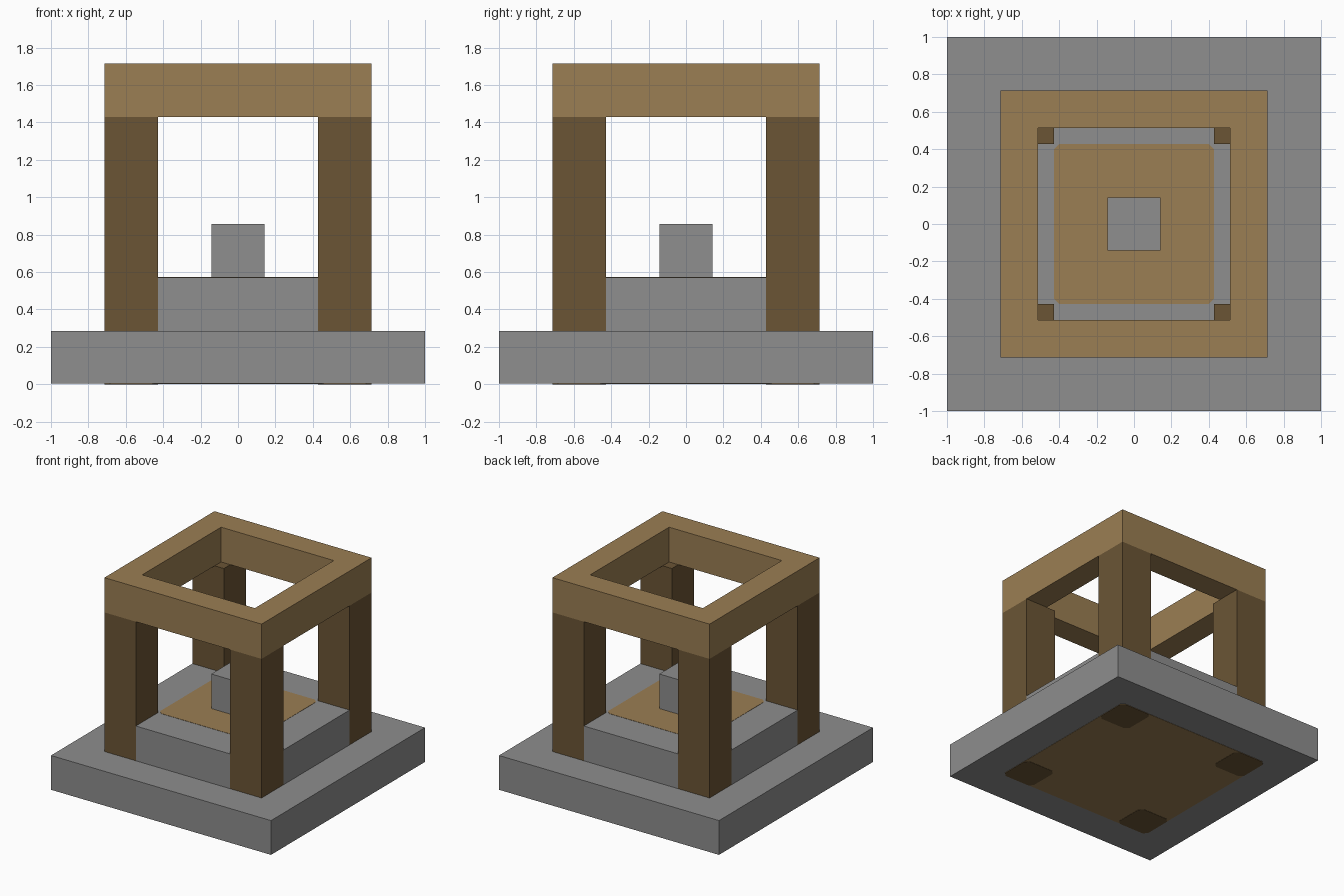
import bpy
import bmesh
from math import pi
from mathutils import Matrix, Vector

if "Cube" in bpy.data.objects:
    bpy.data.objects.remove(bpy.data.objects["Cube"], do_unlink=True)

U = 1 / 7       # modular unit: the base is 14 units wide
SKIN = 0.002    # thickness of the painted plates


def material(name, rgb):
    linear = [((c / 255 + 0.055) / 1.055) ** 2.4 for c in rgb] + [1]
    mat = bpy.data.materials.new(name)
    mat.use_nodes = True
    mat.diffuse_color = linear
    bsdf = mat.node_tree.nodes["Principled BSDF"]
    bsdf.inputs["Base Color"].default_value = linear
    bsdf.inputs["Roughness"].default_value = 0.9
    return mat


stone = material("stone grey", (142, 142, 142))
plank = material("light wood", (155, 126, 83))
log = material("dark wood", (107, 85, 53))


def finish(name, bm, mat):
    bmesh.ops.recalc_face_normals(bm, faces=bm.faces)
    mesh = bpy.data.meshes.new(name)
    bm.to_mesh(mesh)
    bm.free()
    mesh.materials.append(mat)
    obj = bpy.data.objects.new(name, mesh)
    bpy.context.collection.objects.link(obj)
    return obj


def prism(name, outline, z0, z1, mat):
    """Extrude a flat outline from z0 to z1."""
    bm = bmesh.new()
    face = bm.faces.new([bm.verts.new((x, y, z0)) for x, y in outline])
    top = bmesh.ops.extrude_face_region(bm, geom=[face], use_keep_orig=True)["geom"]
    verts = [g for g in top if isinstance(g, bmesh.types.BMVert)]
    bmesh.ops.translate(bm, verts=verts, vec=(0, 0, z1 - z0))
    return finish(name, bm, mat)


def four_way(points):
    """Repeat points at every quarter turn about the centre."""
    out = []
    for i in range(4):
        turn = Matrix.Rotation(i * pi / 2, 2)
        out += [tuple(turn @ Vector(p)) for p in points]
    return out


def square(half, cx=0, cy=0, cut=0):
    """Square outline, optionally with clipped corners."""
    corner = [(half, half - cut), (half - cut, half)] if cut else [(half, half)]
    return [(x + cx, y + cy) for x, y in four_way(corner)]


# Stone base, cross-shaped step that fits between the posts, and centre block
prism("base_slab", square(7 * U), 2 * SKIN, 2 * U, stone)
step = four_way([(5 * U, 3 * U), (3 * U, 3 * U), (3 * U, 5 * U)])
prism("stepped_platform", step, 2 * U, 4 * U, stone)
prism("centre_block", square(U), 4 * U, 6 * U, stone)

# Wooden inlays on the platform top and on the underside
clip = 0.03
prism("platform_inlay", square(3 * U, cut=clip), 4 * U, 4 * U + SKIN, plank)
prism("underside_inlay", square(5 * U, cut=clip), SKIN, 2 * SKIN, plank)

# Corner posts with their matching underside marks
for side_x, x in (("right", -4 * U), ("left", 4 * U)):
    for side_y, y in (("front", -4 * U), ("back", 4 * U)):
        tag = f"{side_y}_{side_x}"
        prism(f"post_{tag}", square(U, x, y), 2 * U, 10 * U, log)
        prism(f"underside_mark_{tag}", square(U, x, y, clip), 0, SKIN, log)

# Square top frame with an open middle
bm = bmesh.new()
bmesh.ops.create_cube(bm, size=2, matrix=Matrix.Translation((0, 0, 11 * U))
                      @ Matrix.Diagonal((5 * U, 5 * U, U, 1)))
caps = [f for f in bm.faces if abs(f.normal.z) > 0.5]
bmesh.ops.inset_individual(bm, faces=caps, thickness=2 * U)
rims = [e for f in caps for e in f.edges]
bmesh.ops.delete(bm, geom=caps, context="FACES_ONLY")
bmesh.ops.bridge_loops(bm, edges=rims)
finish("top_frame", bm, plank)
